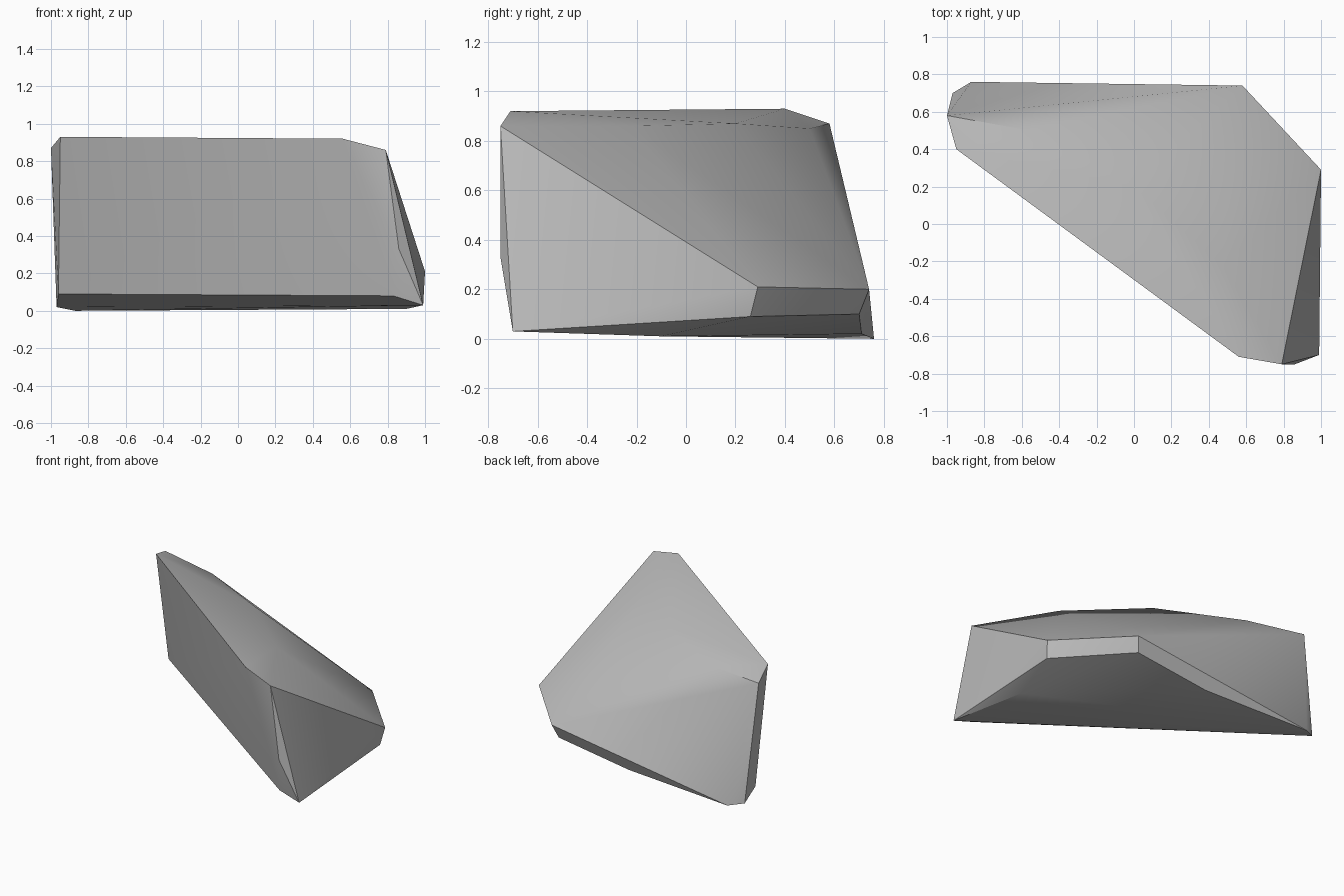
import bpy
import bmesh
from math import radians

default_cube = bpy.data.objects.get("Cube")
if default_cube:
    bpy.data.objects.remove(default_cube, do_unlink=True)


def make_material(name, colour):
    material = bpy.data.materials.new(name)
    material.use_nodes = True
    material.diffuse_color = colour
    material.node_tree.nodes["Principled BSDF"].inputs["Base Color"].default_value = colour
    return material


def make_hull(name, corner_groups, material):
    """Wrap a convex solid around groups of corner points."""
    bm = bmesh.new()
    for group in corner_groups:
        for corner in group:
            bm.verts.new(corner)
    result = bmesh.ops.convex_hull(bm, input=bm.verts[:])
    loose = [v for v in bm.verts if not v.link_faces]
    bmesh.ops.delete(bm, geom=loose, context='VERTS')
    bmesh.ops.recalc_face_normals(bm, faces=bm.faces[:])
    mesh = bpy.data.meshes.new(name)
    bm.to_mesh(mesh)
    bm.free()
    mesh.materials.append(material)
    obj = bpy.data.objects.new(name, mesh)
    bpy.context.collection.objects.link(obj)
    return obj


# High front ridge, running from the left corner to the right one
front_ridge = [(.79, -.75, .86), (.56, -.71, .92), (-.95, .4, .93), (-1, .58, .87)]

# Gentle bulge behind the ridge, where the top starts to fall away
top_bulge = [(.47, -.22, .86), (0, .2, .87), (-.56, .5, .85)]

# Low back edge of the slope
back_edge = [(1, .29, .21), (.58, .74, .2)]

# Lower front wall and its undercut
front_foot = [(.86, -.75, .33), (.83, -.7, .08), (-.96, .56, .09)]

# Underside, rising a little towards the back left corner
underside = [(.99, -.7, .03), (.9, -.1, .01), (.98, .26, .09), (.55, .7, .1),
             (-.03, .71, .02), (-.87, .76, 0), (-.97, .7, .02)]

stone_grey = make_material("stone grey", (.5, .5, .5, 1))
rock = make_hull("rock", [front_ridge, top_bulge, back_edge, front_foot, underside], stone_grey)

# Soft shading across shallow facets, crisp edges elsewhere
bpy.ops.object.select_all(action='DESELECT')
rock.select_set(True)
bpy.context.view_layer.objects.active = rock
bpy.ops.object.shade_smooth_by_angle(angle=radians(30))
